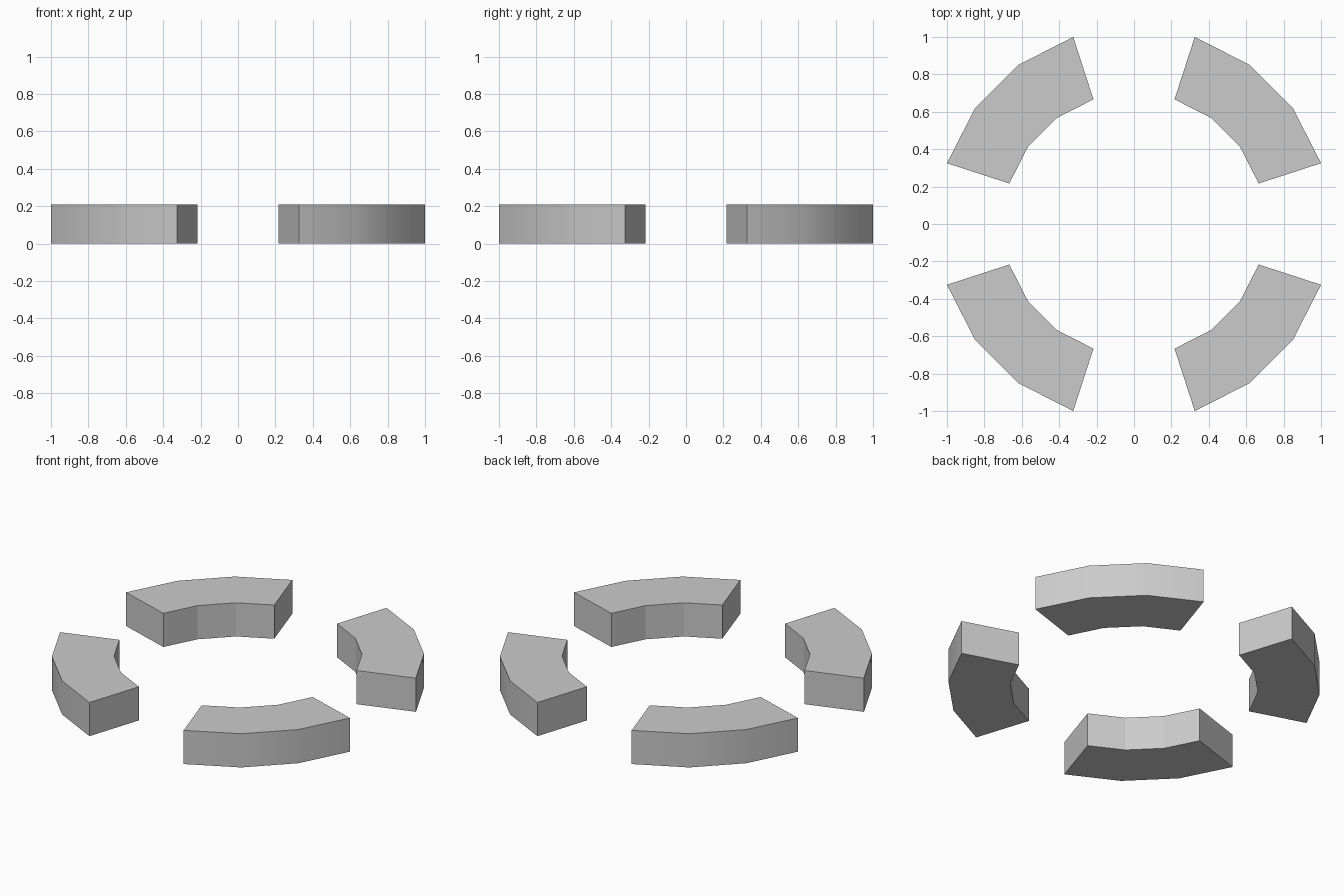
import bpy, bmesh
from math import radians, cos, sin

if "Cube" in bpy.data.objects:
    bpy.data.objects.remove(bpy.data.objects["Cube"])

R_OUT = 1 / cos(radians(18))
R_IN = R_OUT * 2 / 3
HEIGHT = 0.21
STEPS = [18, 36, 54, 72]


def arc(radius, start, degrees):
    return [(radius * cos(radians(start + d)), radius * sin(radians(start + d)), 0) for d in degrees]


def ring_segment(name, start):
    # Arc-shaped footprint extruded straight up
    bm = bmesh.new()
    outline = arc(R_OUT, start, STEPS) + arc(R_IN, start, STEPS[::-1])
    base = bm.faces.new([bm.verts.new(p) for p in outline])
    top = bmesh.ops.extrude_face_region(bm, geom=[base], use_keep_orig=True)
    verts = [g for g in top["geom"] if isinstance(g, bmesh.types.BMVert)]
    bmesh.ops.translate(bm, verts=verts, vec=(0, 0, HEIGHT))
    bmesh.ops.recalc_face_normals(bm, faces=bm.faces)

    # Smooth outer wall, flat inner facets, crisp corners
    for f in bm.faces:
        f.smooth = all(v.co.xy.length > R_OUT - 0.01 for v in f.verts)
    for e in bm.edges:
        e.smooth = all(f.smooth for f in e.link_faces)

    mesh = bpy.data.meshes.new(name)
    bm.to_mesh(mesh)
    bm.free()
    bpy.context.collection.objects.link(bpy.data.objects.new(name, mesh))


# Four segments, one per quadrant
for i, place in enumerate(["back_right", "back_left", "front_left", "front_right"]):
    ring_segment("ring_segment_" + place, 90 * i)
